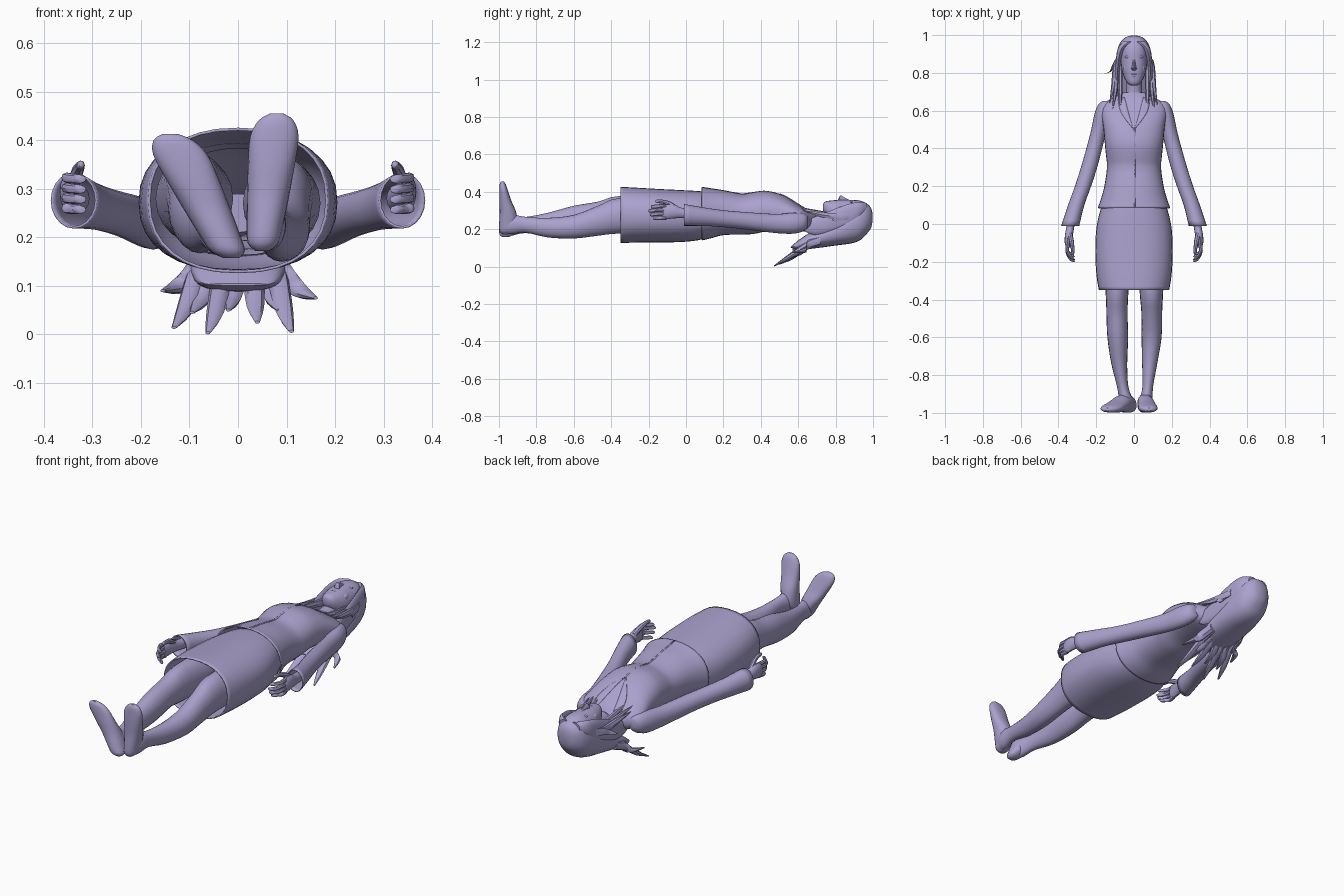
import bpy, bmesh, math
from mathutils import Vector
from mathutils.bvhtree import BVHTree

mat = bpy.data.materials.new("lavender")
mat.diffuse_color = (0.405, 0.36, 0.61, 1)


def finish(name, bm, thick=0, angle=40):
    bmesh.ops.recalc_face_normals(bm, faces=bm.faces)
    me = bpy.data.meshes.new(name)
    bm.to_mesh(me)
    bm.free()
    ob = bpy.data.objects.new(name, me)
    bpy.context.collection.objects.link(ob)
    me.materials.append(mat)
    bpy.ops.object.select_all(action='DESELECT')
    ob.select_set(True)
    bpy.context.view_layer.objects.active = ob
    bpy.ops.object.shade_smooth_by_angle(angle=math.radians(angle))
    if thick:
        mod = ob.modifiers.new("cloth", 'SOLIDIFY')
        mod.thickness = thick
        mod.offset = -1
    return ob


def spline(pts, steps):
    """Catmull-Rom through tuples of any length."""
    out = []
    for i in range(len(pts) - 1):
        a, b, c, d = (pts[max(i - 1, 0)], pts[i], pts[i + 1], pts[min(i + 2, len(pts) - 1)])
        for k in range(steps):
            t = k / steps
            out.append([0.5 * (2 * q + (r - p) * t + (2 * p - 5 * q + 4 * r - s) * t * t
                               + (3 * q - p - 3 * r + s) * t ** 3) for p, q, r, s in zip(a, b, c, d)])
    return out + [list(pts[-1])]


def loft(name, sections, n=20, power=2.0, axis='Y', caps=(True, True), thick=0, steps=3):
    """Skin rings (x, y, z, half width, half depth) lying across the given axis."""
    bm = bmesh.new()
    rings = []
    for x, y, z, ra, rb in spline(sections, steps):
        ra, rb = max(ra, 0.001), max(rb, 0.001)
        ring = []
        for k in range(n):
            c, s = math.cos(2 * math.pi * k / n), math.sin(2 * math.pi * k / n)
            u = ra * math.copysign(abs(c) ** (2 / power), c)
            v = rb * math.copysign(abs(s) ** (2 / power), s)
            ring.append(bm.verts.new((x + u, y, z + v) if axis == 'Y' else (x + u, y + v, z)))
        rings.append(ring)
    for a, b in zip(rings, rings[1:]):
        for k in range(n):
            bm.faces.new((a[k], a[(k + 1) % n], b[(k + 1) % n], b[k]))
    for ring, cap in zip((rings[0], rings[-1]), caps):
        if cap:
            bm.faces.new(ring)
    return finish(name, bm, thick)


def ball(name, pos, size):
    bm = bmesh.new()
    bmesh.ops.create_uvsphere(bm, u_segments=14, v_segments=8, radius=1)
    for v in bm.verts:
        v.co = Vector(pos) + Vector(a * b for a, b in zip(v.co, size))
    return finish(name, bm)


# Jacket body, open at the hem
jacket = loft("jacket_body", [
    (0, .085, .283, .192, .143), (0, .13, .284, .176, .134), (0, .2, .288, .157, .12),
    (0, .3, .28, .143, .109), (0, .36, .286, .148, .112), (0, .43, .296, .155, .109),
    (0, .52, .283, .163, .098), (0, .59, .262, .174, .078), (0, .635, .25, .166, .062),
    (0, .665, .245, .115, .052), (0, .695, .243, .06, .046)],
    n=32, power=2.2, caps=(False, True), thick=.006)

# Skirt, open at both ends
loft("skirt", [
    (0, -.35, .276, .186, .15), (0, -.27, .275, .199, .147), (0, -.15, .272, .205, .143),
    (0, -.03, .27, .2, .139), (0, .06, .272, .182, .132), (0, .13, .278, .158, .12)],
    n=32, power=2.3, caps=(False, False), thick=.006)

# Plates that follow the jacket front: lapels and front edge
bm0 = bmesh.new()
bm0.from_mesh(jacket.data)
tree = BVHTree.FromBMesh(bm0)
bm0.free()


def plate(name, edge_a, edge_b, lift=.006, cols=4):
    bm = bmesh.new()
    grid = []
    for a, b in zip(spline(edge_a, 4), spline(edge_b, 4)):
        row = []
        for k in range(cols + 1):
            x, y = (p + (q - p) * k / cols for p, q in zip(a, b))
            hit = tree.ray_cast(Vector((x, y, 1)), Vector((0, 0, -1)))[0]
            row.append(bm.verts.new((x, y, (hit.z if hit else .25) + lift)))
        grid.append(row)
    for r, q in zip(grid, grid[1:]):
        for k in range(cols):
            bm.faces.new((r[k], r[k + 1], q[k + 1], q[k]))
    return finish(name, bm, .006)


plate("front_edge", [(0, .09), (0, .3), (0, .51)], [(.008, .09), (.008, .3), (.008, .51)], .001, 1)

for s, side in ((-1, "left"), (1, "right")):
    plate(side + "_lapel", [(s * .003, .5), (s * .026, .58), (s * .05, .672)],
          [(s * .006, .505), (s * .068, .59), (s * .085, .66)], .004)
    # Sleeve, open at the cuff
    loft(side + "_sleeve", [
        (s * .14, .652, .242, .022, .025), (s * .152, .635, .238, .036, .044),
        (s * .168, .58, .232, .042, .056), (s * .19, .48, .23, .041, .051),
        (s * .232, .32, .245, .043, .046), (s * .27, .2, .256, .043, .045),
        (s * .306, .1, .266, .043, .049), (s * .338, -.01, .276, .048, .058)],
        caps=(True, False), thick=.005)
    # Hand with curled fingers
    loft(side + "_hand", [
        (s * .328, .05, .28, .022, .028), (s * .338, -.02, .286, .021, .028),
        (s * .345, -.06, .293, .021, .036), (s * .349, -.1, .293, .018, .04),
        (s * .348, -.125, .291, .011, .034)], n=14)
    for i, tip in enumerate((-.175, -.192, -.2, -.188)):
        z = .26 + i * .021
        loft(f"{side}_finger_{i + 1}", [
            (s * .35, -.105, z, .01, .01), (s * .354, -.14, z, .01, .0105),
            (s * .343, tip + .025, z - .002, .01, .01), (s * .325, tip + .004, z - .003, .011, .009),
            (s * .32, tip, z - .003, .005, .005)], n=8)
    loft(side + "_thumb", [
        (s * .34, -.045, .31, .012, .014), (s * .332, -.085, .333, .013, .015),
        (s * .326, -.12, .346, .01, .011), (s * .324, -.155, .349, .008, .009),
        (s * .324, -.163, .349, .003, .004)], n=8)

# Legs, posed differently
loft("right_leg", [
    (.09, -.05, .27, .08, .09), (.092, -.35, .272, .063, .095), (.094, -.47, .245, .055, .08),
    (.093, -.6, .213, .053, .063), (.083, -.74, .208, .04, .052), (.073, -.86, .224, .028, .042),
    (.064, -.93, .225, .034, .052), (.058, -.97, .215, .028, .04)])
loft("left_leg", [
    (-.09, -.05, .28, .08, .09), (-.09, -.35, .283, .061, .095), (-.09, -.47, .272, .056, .075),
    (-.086, -.6, .25, .055, .075), (-.078, -.74, .227, .042, .06), (-.06, -.86, .222, .03, .043),
    (-.042, -.93, .215, .036, .05), (-.03, -.97, .2, .028, .04)])

# Feet: heel to toe, soles facing the front
profile = [(0, -.965, .014, .016), (.06, -.96, .032, .037), (.2, -.95, .038, .049),
           (.42, -.952, .044, .044), (.62, -.965, .048, .033), (.83, -.975, .05, .023),
           (.95, -.98, .036, .016), (1, -.982, .014, .007)]
for name, wide, (x0, z0), (x1, z1) in (("right_foot", 1, (.05, .172), (.08, .455)),
                                       ("left_foot", 1.12, (-.014, .157), (-.14, .413))):
    loft(name, [(x0 + (x1 - x0) * t, y, z0 + (z1 - z0) * t, a * wide, b) for t, y, a, b in profile],
         axis='Z', power=2.2)

# Neck and head
loft("neck", [(0, .62, .25, .06, .04), (0, .68, .245, .045, .042), (0, .74, .245, .042, .046),
              (0, .8, .25, .045, .05)])
loft("head", [
    (0, .733, .318, .016, .018), (0, .745, .312, .034, .036), (0, .775, .296, .052, .057),
    (0, .82, .28, .066, .077), (0, .87, .268, .071, .089), (0, .92, .262, .073, .093),
    (0, .96, .262, .062, .078), (0, .985, .262, .035, .045)], power=2.2)
loft("nose", [(0, .812, .35, .006, .006), (0, .82, .355, .015, .02), (0, .828, .36, .012, .022),
              (0, .85, .355, .008, .014), (0, .875, .35, .006, .006)], n=10)
ball("upper_lip", (0, .791, .348), (.021, .005, .008))
ball("lower_lip", (0, .781, .344), (.018, .006, .01))
ball("chin", (0, .753, .333), (.022, .015, .016))
for s, side in ((-1, "left"), (1, "right")):
    ball(side + "_eye", (s * .028, .864, .342), (.014, .006, .005))
    ball(side + "_brow", (s * .029, .884, .344), (.021, .007, .006))
    ball(side + "_cheek", (s * .036, .825, .321), (.024, .03, .018))

# Hair: cap, back fall and side curtains
loft("hair_cap", [
    (0, .998, .262, .01, .015), (0, .99, .26, .042, .052), (0, .965, .255, .07, .082),
    (0, .93, .24, .086, .1), (0, .88, .215, .094, .092), (0, .82, .187, .099, .072),
    (0, .74, .162, .101, .058), (0, .67, .14, .1, .045), (0, .61, .118, .09, .03),
    (0, .575, .107, .075, .012), (0, .56, .103, .06, .002)], n=24, power=2.3)
for s, side in ((-1, "left"), (1, "right")):
    loft(side + "_hair_curtain", [
        (s * .03, .965, .31, .03, .03), (s * .066, .93, .3, .02, .045), (s * .082, .87, .275, .014, .06),
        (s * .088, .8, .25, .014, .06), (s * .09, .73, .225, .016, .055), (s * .095, .66, .215, .012, .04),
        (s * .1, .6, .22, .002, .005)], n=12)
    # Strands over the shoulders
    for i, (x0, x1, y1, z1) in enumerate(((.07, .075, .57, .325), (.08, .115, .6, .315),
                                          (.09, .16 if s < 0 else .125, .795, .25), (.09, .13, .64, .3))):
        x1, y1 = (x1, y1) if s < 0 else (x1 * .95, y1 - .015)
        w = .005 if i == 2 else .011
        loft(f"{side}_strand_{i + 1}", [
            (s * x0, .9 - i * .01, .27, w, .02), (s * (x0 * .7 + x1 * .3), .84 - (y1 < .7) * .01, .265, w, .02),
            (s * (x0 + x1) / 2, (.82 + y1) / 2, (.255 + z1) / 2, w, .015), (s * x1, y1, z1, .001, .001)], n=6)

# Loose lock tips behind the back
for i, (x0, x1, y1, z1) in enumerate((
        (-.085, -.155, .57, .09), (-.075, -.132, .5, .014), (-.05, -.095, .53, .045),
        (-.025, -.062, .47, .003), (.0, -.02, .53, .05), (.03, .04, .5, .025),
        (.055, .085, .54, .05), (.075, .11, .475, .006), (.085, .16, .57, .075))):
    loft(f"hair_lock_{i + 1}", [
        (x0, .72, .14, .02, .025), (x0 * .8 + x1 * .2, .65, .115, .022, .024),
        (x0 * .4 + x1 * .6, y1 + .07, z1 * .6 + .043, .018, .014),
        (x1, y1, z1, .005, .003)], n=8)
